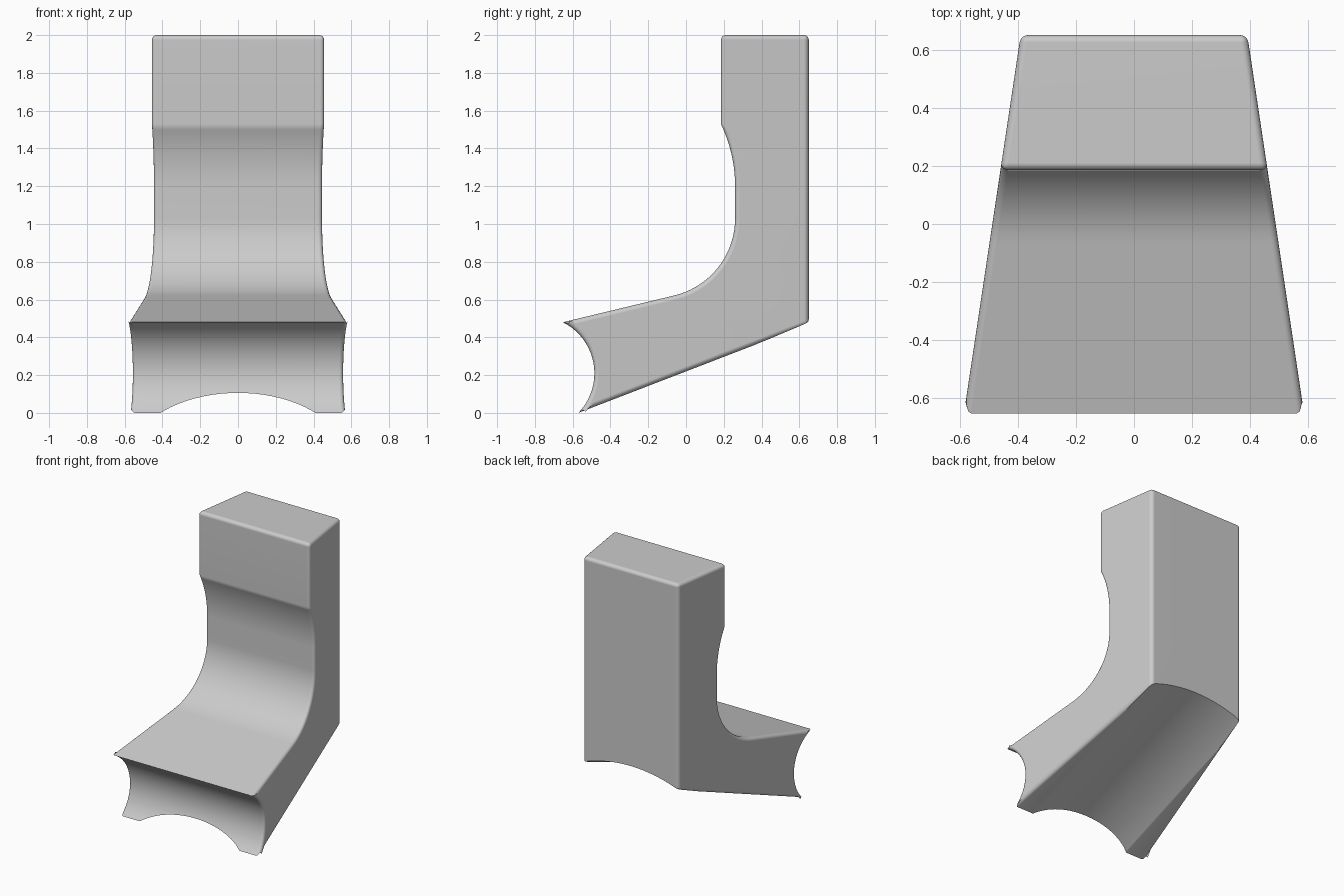
import bpy, bmesh
from math import radians, sin, cos, atan2
from mathutils import Matrix, Vector

cube = bpy.data.objects.get("Cube")
if cube:
    bpy.data.objects.remove(cube)

grey = bpy.data.materials.new("plain grey")
grey.use_nodes = True
colour = (0.6, 0.6, 0.6, 1)
grey.diffuse_color = colour
grey.node_tree.nodes["Principled BSDF"].inputs["Base Color"].default_value = colour


def arc(cy, cz, r, start, end, steps):
    """Points of an arc in the y-z plane, angles in degrees from +y."""
    angles = [radians(start + (end - start) * i / steps) for i in range(steps + 1)]
    return [(cy + r * cos(a), cz + r * sin(a)) for a in angles]


def half_width(y):
    return 0.4875 - 0.15 * y


def add_object(name, bm):
    mesh = bpy.data.meshes.new(name)
    bm.to_mesh(mesh)
    bm.free()
    obj = bpy.data.objects.new(name, mesh)
    bpy.context.collection.objects.link(obj)
    mesh.materials.append(grey)
    return obj


# Side profile: back, headrest, cove, seat and hollow front
heel, back_foot = (-0.57, 0.0), (0.65, 0.47)
profile = [back_foot, (0.65, 2), (0.185, 2)]
profile += arc(-0.5, 1.2, 0.76, 25.7, 0, 10)
profile += arc(-0.16, 1.03, 0.42, 0, -76.7, 18)
profile += arc(-0.787, 0.21, 0.302, 63.4, -44, 20)

# Seat block, wider towards the front
bm = bmesh.new()
right = [bm.verts.new((-half_width(y), y, z)) for y, z in profile]
left = [bm.verts.new((half_width(y), y, z)) for y, z in profile]
bm.faces.new(right)
bm.faces.new(left[::-1])
n = len(profile)
for i in range(n):
    j = (i + 1) % n
    bm.faces.new((right[i], left[i], left[j], right[j]))
bmesh.ops.recalc_face_normals(bm, faces=bm.faces)

# Round the side rims and the top and back cross edges
cross = [bm.edges.get((right[i], left[i])) for i in range(3)]
rims = [e for e in bm.edges if e.verts[0].co.x * e.verts[1].co.x > 0]
bmesh.ops.bevel(bm, geom=cross + rims, offset=0.025, segments=4,
                profile=0.5, affect='EDGES', clamp_overlap=False)
seat = add_object("seat_block", bm)

# Shallow arched channel along the sloping underside
radius, depth = 1.158, 0.075
slope = atan2(back_foot[1] - heel[1], back_foot[0] - heel[0])
down = Vector((0, sin(slope), -cos(slope)))
middle = Vector((0, (heel[0] + back_foot[0]) / 2, back_foot[1] / 2))
bm = bmesh.new()
bmesh.ops.create_cone(bm, cap_ends=True, segments=160, radius1=radius,
                      radius2=radius, depth=3,
                      matrix=Matrix.Translation(middle + down * (radius - depth))
                      @ Matrix.Rotation(slope + radians(90), 4, 'X'))
cutter = add_object("channel_cutter", bm)
cutter.hide_render = True

cut = seat.modifiers.new("channel", 'BOOLEAN')
cut.operation = 'DIFFERENCE'
cut.solver = 'EXACT'
cut.object = cutter
bpy.context.view_layer.objects.active = seat
seat.select_set(True)
bpy.ops.object.modifier_apply(modifier=cut.name)
bpy.data.objects.remove(cutter)

# Smooth shading with crisp creases
bpy.ops.object.shade_smooth_by_angle(angle=radians(30))
normals = seat.modifiers.new("even shading", 'WEIGHTED_NORMAL')
normals.keep_sharp = True
